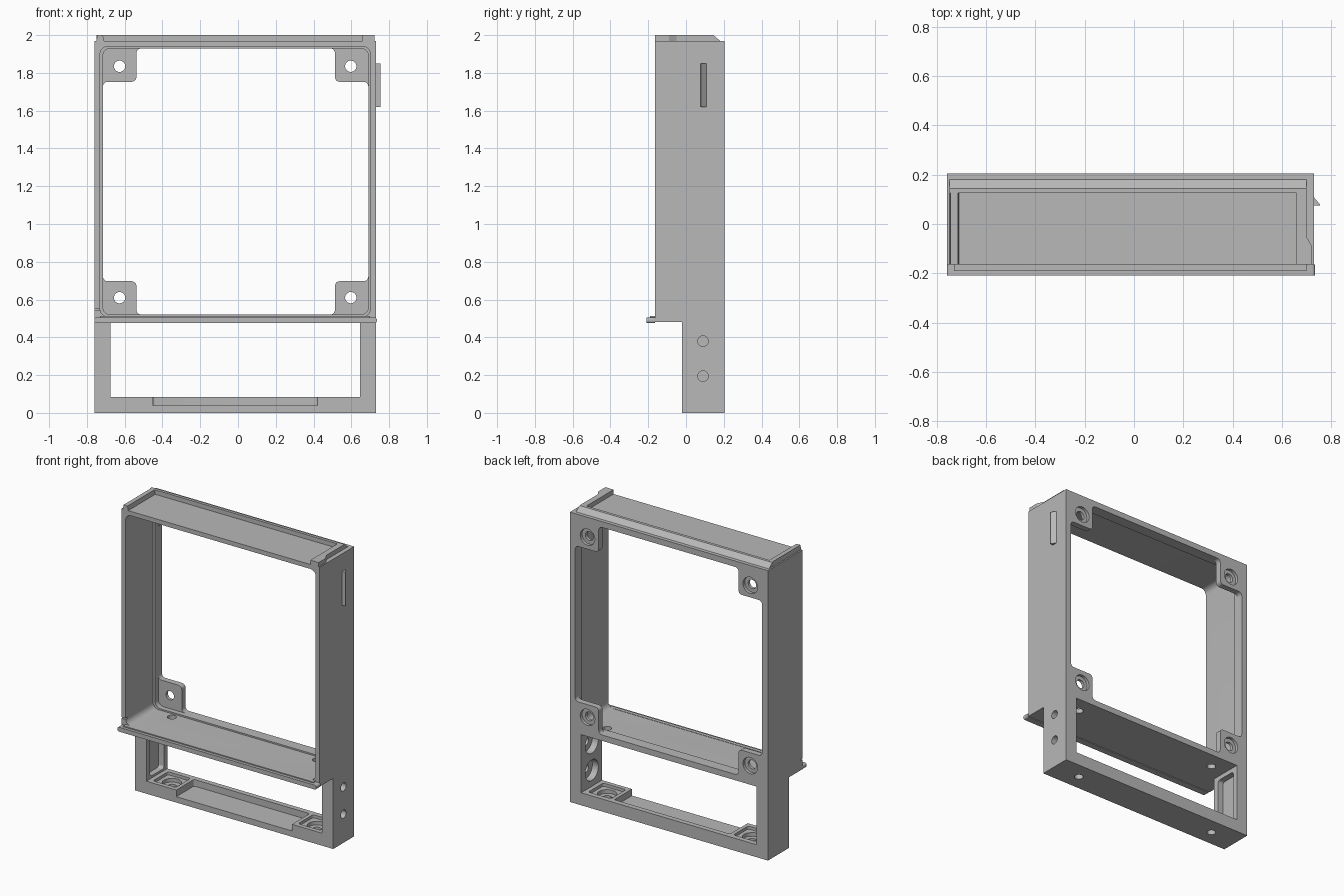
import bpy, bmesh, math
from mathutils import Vector

old = bpy.data.objects.get("Cube")
if old:
    bpy.data.objects.remove(old, do_unlink=True)

grey = bpy.data.materials.new("plain grey")
grey.use_nodes = True
grey.diffuse_color = (0.48, 0.48, 0.48, 1)
grey.node_tree.nodes["Principled BSDF"].inputs["Base Color"].default_value = grey.diffuse_color

# Shared dimensions
MID = -0.015                     # body is offset slightly to make room for the side catch
LEFT, RIGHT = -0.76, 0.73
FRONT, BACK = -0.165, 0.205
SHELF, TOP = 0.48, 1.97
HOLE_Y = 0.09


def prism(name, outline, axis, lo, hi, radius=0.0):
    """Extrude an outline along an axis, optionally rounding its corners."""
    place = {"x": lambda a, b, d: (d, a, b),
             "y": lambda a, b, d: (a, d, b),
             "z": lambda a, b, d: (a, b, d)}[axis]
    bm = bmesh.new()
    base = [bm.verts.new(place(a, b, lo)) for a, b in outline]
    cap = [bm.verts.new(place(a, b, hi)) for a, b in outline]
    bm.faces.new(base)
    bm.faces.new(cap)
    n = len(outline)
    for i in range(n):
        j = (i + 1) % n
        bm.faces.new((base[i], base[j], cap[j], cap[i]))
    if radius:
        rails = [e for e in bm.edges if {e.verts[0] in base, e.verts[1] in base} == {True, False}]
        bmesh.ops.bevel(bm, geom=rails, offset=radius, segments=5, profile=0.5, affect="EDGES")
    bmesh.ops.recalc_face_normals(bm, faces=bm.faces)
    mesh = bpy.data.meshes.new(name)
    bm.to_mesh(mesh)
    bm.free()
    obj = bpy.data.objects.new(name, mesh)
    bpy.context.collection.objects.link(obj)
    mesh.materials.append(grey)
    return obj


def rect(a0, a1, b0, b1):
    return [(a0, b0), (a1, b0), (a1, b1), (a0, b1)]


def box(name, x0, x1, y0, y1, z0, z1, axis="z", radius=0.0):
    if axis == "x":
        return prism(name, rect(y0, y1, z0, z1), "x", x0, x1, radius)
    if axis == "y":
        return prism(name, rect(x0, x1, z0, z1), "y", y0, y1, radius)
    return prism(name, rect(x0, x1, y0, y1), "z", z0, z1, radius)


def rod(a, b, r, axis, lo, hi, sides=32):
    turn = [2 * math.pi * i / sides for i in range(sides)]
    ring = [(a + r * math.cos(t), b + r * math.sin(t)) for t in turn]
    return prism("cutter", ring, axis, lo, hi)


def cut(obj, cutters):
    bpy.context.view_layer.objects.active = obj
    for c in cutters:
        c.hide_render = True
        mod = obj.modifiers.new("cut", "BOOLEAN")
        mod.operation = "DIFFERENCE"
        mod.solver = "EXACT"
        mod.object = c
        bpy.ops.object.modifier_apply(modifier=mod.name)
        bpy.data.objects.remove(c, do_unlink=True)


def smooth(obj):
    bpy.ops.object.select_all(action="DESELECT")
    obj.select_set(True)
    bpy.context.view_layer.objects.active = obj
    bpy.ops.object.shade_smooth_by_angle(angle=math.radians(30))


# Upper housing: deep open frame with corner mounting tabs at the back
housing = box("upper_housing", LEFT, RIGHT, FRONT, BACK, SHELF, TOP)
x0, x1, z0, z1, tab = -0.715, 0.69, 0.52, 1.93, 0.177
plus = [(x0 + tab, z0), (x1 - tab, z0), (x1 - tab, z0 + tab), (x1, z0 + tab),
        (x1, z1 - tab), (x1 - tab, z1 - tab), (x1 - tab, z1), (x0 + tab, z1),
        (x0 + tab, z1 - tab), (x0, z1 - tab), (x0, z0 + tab), (x0 + tab, z0 + tab)]
cutters = [box("cutter", -0.73, 0.70, -0.3, 0.13, 0.51, 1.94, "y", 0.04),
           box("cutter", x0, x1, 0.05, 0.165, z0, z1, "y", 0.04),
           prism("cutter", plus, "y", 0.1, 0.3, 0.025),
           box("cutter", -0.8, -0.72, -0.2, -0.145, 0.545, 0.553)]
for sx in (-1, 1):
    for z in (0.61, 1.835):
        x = MID + sx * 0.612
        cutters.append(rod(x, z, 0.03, "y", 0.1, 0.3))
        cutters.append(rod(x, z, 0.055, "y", 0.185, 0.3))
    cutters.append(rod(MID + sx * 0.545, HOLE_Y, 0.028, "z", 0.4, 0.6))
cut(housing, cutters)
smooth(housing)

# Lower frame: legs and bottom bar with screw bosses
lower = box("lower_frame", LEFT, RIGHT, -0.02, BACK, 0, SHELF)
cutters = [box("cutter", -0.675, 0.645, -0.1, 0.3, 0.085, 0.6),
           box("cutter", -0.45, 0.42, -0.1, 0.17, 0.04, 0.2, "z", 0.01),
           box("cutter", -0.715, -0.6, 0.02, 0.17, 0.1, 0.45, "x", 0.02)]
for sx in (-1, 1):
    x = MID + sx * 0.545
    cutters.append(box("cutter", x - 0.085, x + 0.085, HOLE_Y - 0.08, HOLE_Y + 0.08, 0.065, 0.2, "z", 0.015))
    cutters.append(rod(x, HOLE_Y, 0.06, "z", 0.04, 0.2))
    cutters.append(rod(x, HOLE_Y, 0.028, "z", -0.1, 0.2))
for z in (0.195, 0.38):
    cutters.append(rod(HOLE_Y, z, 0.07, "x", 0.69, 0.6))
    cutters.append(rod(HOLE_Y, z, 0.028, "x", 0.6, 0.8))
cut(lower, cutters)
smooth(lower)

# Front lip of the shelf
lip = box("shelf_lip", LEFT, 0.735, -0.21, FRONT, 0.475, 0.505, "y", 0.012)
smooth(lip)
box("shelf_bead", -0.73, 0.70, -0.19, FRONT, 0.50, 0.512)

# Raised rails on the top, open towards the front
PEAK = 2.0
box("top_left_rail", 0.66, 0.70, FRONT, 0.145, TOP, PEAK)
prism("top_right_rail", [(-0.75, TOP), (-0.71, TOP), (-0.715, PEAK), (-0.745, PEAK)], "y", FRONT, 0.145)
prism("top_back_rail", [(0.125, TOP), (0.18, TOP), (0.145, PEAK), (0.125, PEAK)], "x", -0.75, 0.70)

# Wedge catches on the top rail and on the side
prism("rail_catch", [(0.69, -0.05), (0.70, -0.05), (0.722, -0.09), (0.722, FRONT), (0.69, FRONT)], "z", TOP, PEAK)
prism("side_catch", [(0.725, 0.115), (0.755, 0.08), (0.755, 0.075), (0.725, 0.075)], "z", 1.62, 1.85)
